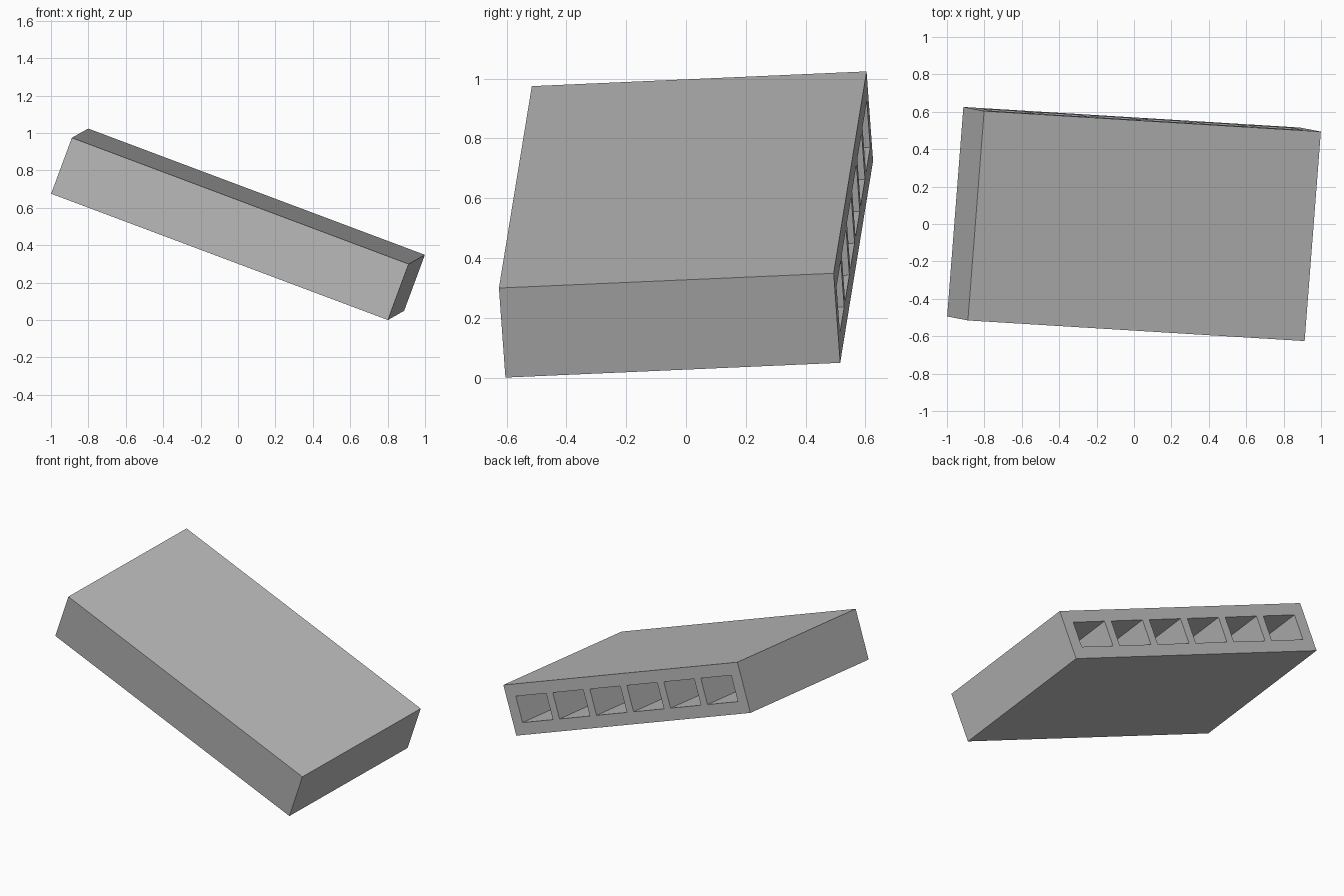
import bpy
import bmesh
from mathutils import Matrix, Vector

cube = bpy.data.objects.get("Cube")
if cube:
    bpy.data.objects.remove(cube, do_unlink=True)

LENGTH, DEPTH, HEIGHT = 1.926, 1.124, 0.32
WALL = 0.077                 # rim and closed front wall
HOLES = 6
HOLE_W = 0.25

grey = bpy.data.materials.new("plain grey")
grey.use_nodes = True
colour = (0.5, 0.5, 0.5, 1)
grey.diffuse_color = colour
grey.node_tree.nodes["Principled BSDF"].inputs["Base Color"].default_value = colour

# Tilted frame of the block: along its length, depth and height
along = Vector((1.80, -0.11, -0.675)).normalized()
back = Vector((0.085, 1.12, 0.05))
back = (back - along * back.dot(along)).normalized()
up = along.cross(back)
tilt = Matrix((along, back, up)).transposed().to_4x4()

bm = bmesh.new()


def face(points):
    return bm.faces.new([bm.verts.new(p) for p in points])


# Solid block, left open at the back
bmesh.ops.create_cube(bm, size=1)
bmesh.ops.scale(bm, vec=(LENGTH, DEPTH, HEIGHT), verts=bm.verts)
rear = max(bm.faces, key=lambda f: f.calc_center_median().y)
bmesh.ops.delete(bm, geom=[rear], context='FACES_ONLY')

# Column and row lines of the pierced back face
pitch = (LENGTH - 2 * WALL - HOLE_W) / (HOLES - 1)
xs = [-LENGTH / 2]
for i in range(HOLES):
    start = -LENGTH / 2 + WALL + i * pitch
    xs += [start, start + HOLE_W]
xs.append(LENGTH / 2)
zs = [-HEIGHT / 2, -HEIGHT / 2 + WALL, HEIGHT / 2 - WALL, HEIGHT / 2]
y_back, y_end = DEPTH / 2, -DEPTH / 2 + WALL


def back_panel(x0, x1, z0, z1):
    face([(x1, y_back, z0), (x0, y_back, z0), (x0, y_back, z1), (x1, y_back, z1)])


# Rim above and below, then posts and deep pockets between
for z0, z1 in (zs[:2], zs[2:]):
    back_panel(xs[0], xs[-1], z0, z1)
for i, (x0, x1) in enumerate(zip(xs, xs[1:])):
    if i % 2 == 0:
        back_panel(x0, x1, zs[1], zs[2])
        continue
    ring = [(x0, zs[1]), (x1, zs[1]), (x1, zs[2]), (x0, zs[2])]
    for a, b in zip(ring, ring[1:] + ring[:1]):
        face([(a[0], y_back, a[1]), (a[0], y_end, a[1]),
              (b[0], y_end, b[1]), (b[0], y_back, b[1])])
    face([(x, y_end, z) for x, z in reversed(ring)])

bmesh.ops.remove_doubles(bm, verts=bm.verts, dist=0.0001)

# Tilt the block and rest its lowest corner on the ground
bmesh.ops.transform(bm, matrix=tilt, verts=bm.verts)
lowest = min(v.co.z for v in bm.verts)
bmesh.ops.translate(bm, vec=(0, 0, -lowest), verts=bm.verts)

mesh = bpy.data.meshes.new("hollow_block")
bm.to_mesh(mesh)
bm.free()
mesh.materials.append(grey)
block = bpy.data.objects.new("hollow_block", mesh)
bpy.context.collection.objects.link(block)

# Face directions: check the pocket walls point into the openings
bpy.context.view_layer.update()
